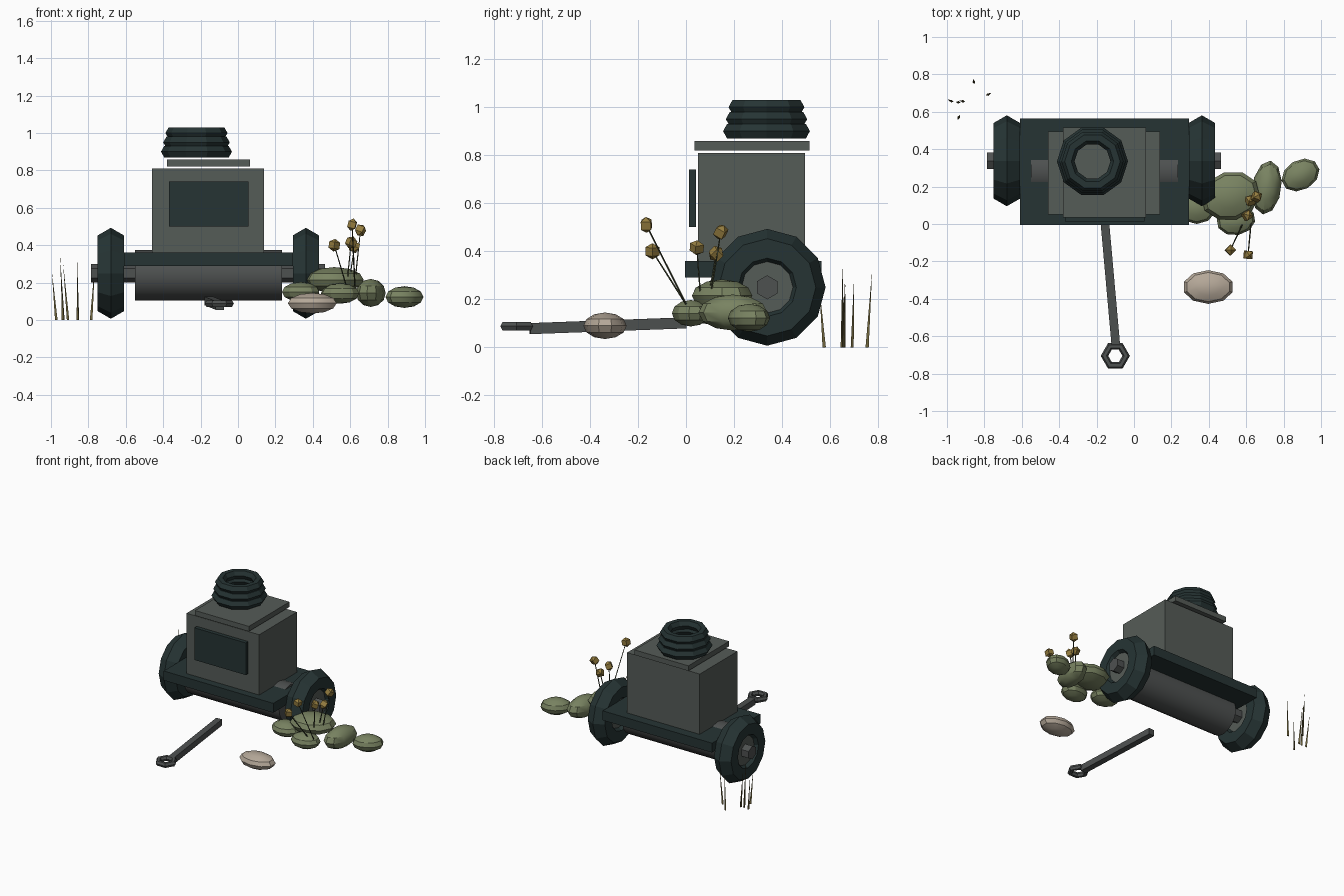
import bpy
from math import pi, radians
from mathutils import Vector

cube = bpy.data.objects.get("Cube")
if cube:
    bpy.data.objects.remove(cube, do_unlink=True)


def material(name, rgb):
    m = bpy.data.materials.new(name)
    m.use_nodes = True
    m.diffuse_color = (*rgb, 1)
    bsdf = next(n for n in m.node_tree.nodes if n.type == 'BSDF_PRINCIPLED')
    bsdf.inputs["Base Color"].default_value = (*rgb, 1)
    bsdf.inputs["Roughness"].default_value = 0.9
    return m


DARK = material("dark_teal", (.019, .034, .034))
GREY = material("housing_grey", (.091, .106, .096))
STEEL = material("worn_steel", (.076, .082, .081))
GREEN = material("moss_green", (.19, .226, .12))
STONE = material("pale_stone", (.46, .39, .315))
GOLD = material("flower_gold", (.30, .205, .05))
STRAW = material("dry_straw", (.156, .127, .045))
STEM = material("stem_green", (.045, .053, .026))


def finish(name, mat, smooth=None):
    ob = bpy.context.object
    ob.name = name
    ob.data.materials.clear()
    ob.data.materials.append(mat)
    bpy.ops.object.transform_apply(location=False, rotation=False, scale=True)
    if smooth:
        bpy.ops.object.shade_smooth_by_angle(angle=radians(smooth))
    return ob


def box(name, mat, x, y, z):
    """Box from its (min, max) range on each axis."""
    bpy.ops.mesh.primitive_cube_add(size=1, location=[sum(r) / 2 for r in (x, y, z)])
    bpy.context.object.scale = [r[1] - r[0] for r in (x, y, z)]
    return finish(name, mat)


def rod_x(name, mat, x, y, z, r, sides, smooth=None):
    """Cylinder lying along x."""
    bpy.ops.mesh.primitive_cylinder_add(
        vertices=sides, radius=r, depth=x[1] - x[0],
        location=(sum(x) / 2, y, z), rotation=(pi / 2, 0, pi / 2))
    return finish(name, mat, smooth)


def spike(name, mat, a, b, r1, r2, sides=4):
    """Tapered rod between two points."""
    a, b = Vector(a), Vector(b)
    bpy.ops.mesh.primitive_cone_add(
        vertices=sides, radius1=r1, radius2=r2, depth=(b - a).length,
        location=(a + b) / 2,
        rotation=(b - a).to_track_quat('Z', 'Y').to_euler())
    return finish(name, mat)


def ring(name, mat, loc, outer, r, sides, rot=(0, 0, 0)):
    """Faceted ring with a hexagonal section."""
    bpy.ops.mesh.primitive_torus_add(
        major_radius=outer - r, minor_radius=r, major_segments=sides,
        minor_segments=6, location=loc, rotation=rot)
    return finish(name, mat)


def blob(name, mat, loc, size, turn=0):
    bpy.ops.mesh.primitive_uv_sphere_add(
        segments=10, ring_count=6, radius=1, location=loc, rotation=(0, 0, radians(turn)))
    bpy.context.object.scale = size
    return finish(name, mat, 30)


# Housing, front panel, lid and deck
box("housing", GREY, (-.46, .14), (.05, .495), (.355, .81))
box("front_panel", DARK, (-.37, .055), (.013, .042), (.5, .74))
box("lid", GREY, (-.38, .065), (.035, .515), (.82, .858))
box("deck", DARK, (-.61, .295), (-.005, .563), (.29, .36))

# Stacked rings on the lid
for i in range(3):
    ring(f"neck_ring_{i + 1}", DARK, (-.222, .335, .9 + .05 * i), .19 - .012 * i, .035, 10)

# Roller, axle and wheels
rod_x("roller", STEEL, (-.55, .235), .283, .24, .135, 16, 40)
rod_x("axle", STEEL, (-.785, .465), .338, .25, .05, 6)
for side, x in (("right", -.68), ("left", .363)):
    ring(f"{side}_tyre", DARK, (x, .338, .25), .243, .081, 12, (0, pi / 2, 0))
    rod_x(f"{side}_hub", GREY, (x - .045, x + .045), .338, .25, .125, 12)

# Pull bar with eye
start, end = Vector((-.155, 0, .102)), Vector((-.097, -.65, .078))
bpy.ops.mesh.primitive_cube_add(
    size=1, location=(start + end) / 2,
    rotation=(end - start).to_track_quat('Y', 'Z').to_euler())
bpy.context.object.scale = (.046, (end - start).length, .046)
finish("pull_bar", STEEL)
ring("pull_eye", STEEL, (-.1, -.705, .088), .078, .02, 6)

# Moss clumps and loose stone
clumps = [
    ((.89, .262, .123), (.108, .08, .058), 30),
    ((.71, .195, .145), (.078, .145, .075), -8),
    ((.515, .15, .215), (.16, .13, .068), 15),
    ((.335, .09, .15), (.105, .09, .053), 0),
    ((.545, .02, .142), (.105, .08, .055), 10),
]
for i, (loc, size, turn) in enumerate(clumps):
    blob(f"moss_clump_{i + 1}", GREEN, loc, size, turn)
blob("loose_stone", STONE, (.397, -.337, .09), (.137, .09, .055))

# Flowers: stem and eight-sided head
flowers = [
    ((.58, 0, .18), (.515, -.14, .4)),
    ((.625, 0, .18), (.61, -.165, .51)),
    ((.585, .06, .22), (.605, .045, .415)),
    ((.625, .1, .2), (.655, .145, .48)),
    ((.6, .1, .24), (.622, .125, .39)),
]
for i, (base, tip) in enumerate(flowers):
    spike(f"flower_stem_{i + 1}", STEM, base, tip, .004, .003)
    bpy.ops.mesh.primitive_uv_sphere_add(
        segments=4, ring_count=2, radius=.034, location=tip, rotation=(.2 * i, .15, .7 * i))
    finish(f"flower_head_{i + 1}", GOLD)

# Dry grass blades
blades = [
    ((-.972, .655), (-.995, .665, .26)),
    ((-.935, .65), (-.952, .652, .355)),
    ((-.91, .655), (-.935, .66, .3)),
    ((-.935, .575), (-.945, .555, .25)),
    ((-.855, .755), (-.86, .775, .325)),
    ((-.785, .69), (-.765, .7, .3)),
]
for i, (base, tip) in enumerate(blades):
    spike(f"grass_blade_{i + 1}", STRAW, (*base, 0), tip, .008, 0, 3)
